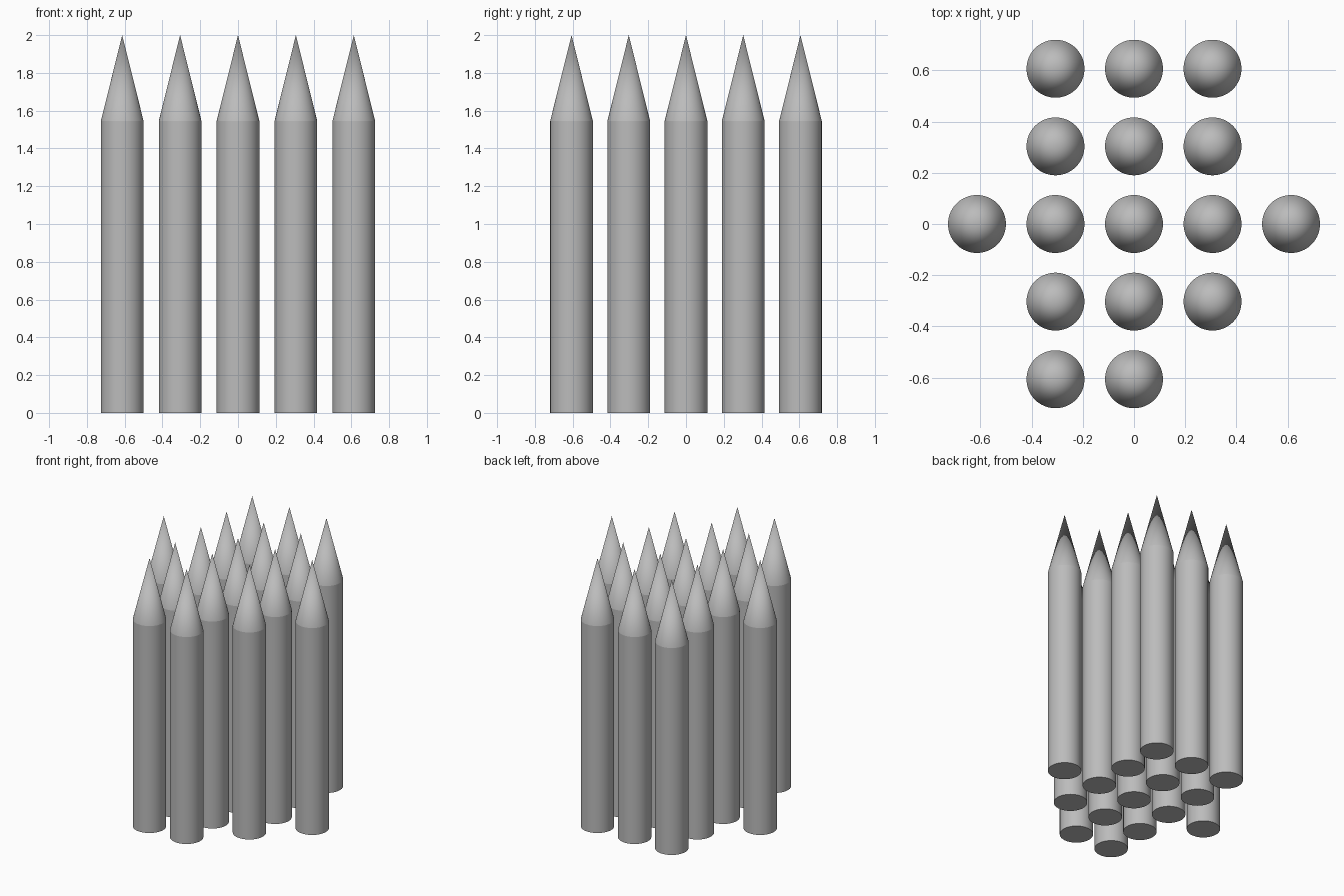
import bpy
import math

if "Cube" in bpy.data.objects:
    bpy.data.objects.remove(bpy.data.objects["Cube"])

R, SHOULDER, TIP = 0.113, 1.545, 2.0   # shaft radius, cone base, point height
DX, DY = 0.3065, 0.303                 # grid spacing

grey = bpy.data.materials.new("plain grey")
grey.diffuse_color = (0.5, 0.5, 0.5, 1)
grey.use_nodes = True
grey.node_tree.nodes["Principled BSDF"].inputs["Base Color"].default_value = grey.diffuse_color


def add_part(name, kind, x, y):
    """Add a shaft or a pointed tip standing at x, y."""
    if kind == "shaft":
        bpy.ops.mesh.primitive_cylinder_add(
            vertices=64, radius=R, depth=SHOULDER, location=(x, y, SHOULDER / 2))
    else:
        bpy.ops.mesh.primitive_cone_add(
            vertices=64, radius1=R, radius2=0, depth=TIP - SHOULDER,
            end_fill_type='NOTHING', location=(x, y, (SHOULDER + TIP) / 2))
    ob = bpy.context.object
    ob.name = name
    ob.data.materials.append(grey)
    bpy.ops.object.shade_smooth_by_angle(angle=math.radians(30))
    return ob


# Stakes per row (front to back), as column numbers
rows = {-2: (-1, 0), -1: (-1, 0, 1), 0: (-2, -1, 0, 1, 2),
        1: (-1, 0, 1), 2: (-1, 0, 1)}

count = 0
for row, columns in rows.items():
    for col in columns:
        count += 1
        add_part(f"stake_shaft_{count}", "shaft", col * DX, row * DY)
        add_part(f"stake_tip_{count}", "tip", col * DX, row * DY)
